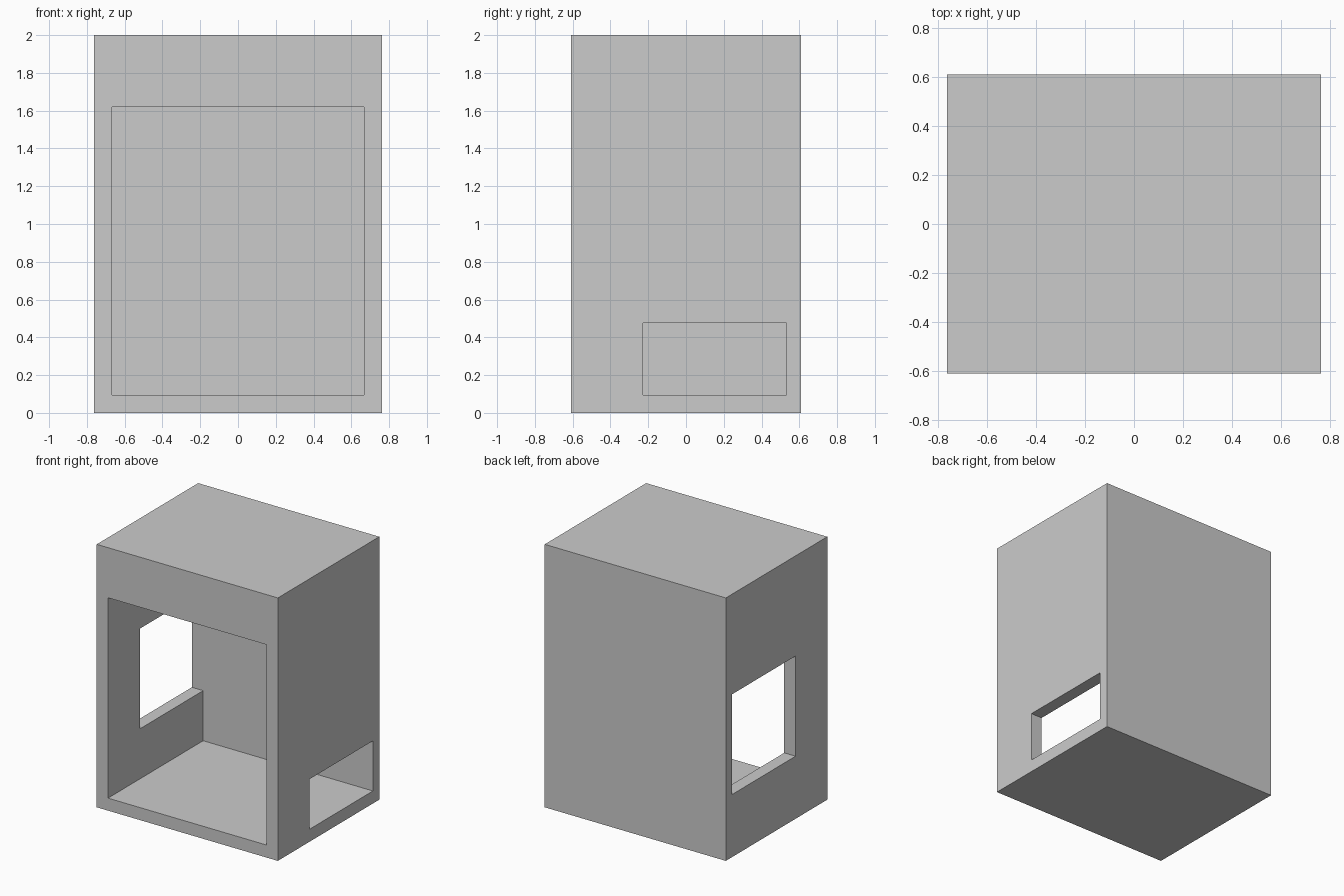
import bpy

if "Cube" in bpy.data.objects:
    bpy.data.objects.remove(bpy.data.objects["Cube"])

M = 2 / 5.25            # module: cabinet is 4 wide, 3.2 deep, 5.25 high
WALL, BACK = 0.25, 0.2  # side/floor and back thickness in modules


def box(name, lo, hi):
    """Box between two corners given in modules."""
    size = [(b - a) * M for a, b in zip(lo, hi)]
    mid = [(a + b) * M / 2 for a, b in zip(lo, hi)]
    bpy.ops.mesh.primitive_cube_add(size=1, location=mid)
    ob = bpy.context.object
    ob.name = name
    ob.scale = size
    bpy.ops.object.transform_apply(location=True, rotation=True, scale=True)
    return ob


back_y = 1.6 - BACK
inner_x = 2 - WALL

# outer body
body = box("cabinet_body", (-2, -1.6, 0), (2, 1.6, 5.25))

# cavity open at the front, low slot on the right, window on the left
cutters = [
    box("front_cavity_cutter", (-inner_x, -2.5, WALL), (inner_x, back_y, WALL + 4)),
    box("right_slot_cutter", (1, back_y - 2, WALL), (3, back_y, WALL + 1)),
    box("left_window_cutter", (-3, back_y - 2, WALL + 1), (-1, back_y, WALL + 3)),
]

bpy.ops.object.select_all(action='DESELECT')
bpy.context.view_layer.objects.active = body
body.select_set(True)
for cutter in cutters:
    cutter.hide_render = True
    mod = body.modifiers.new(cutter.name, 'BOOLEAN')
    mod.operation = 'DIFFERENCE'
    mod.solver = 'EXACT'
    mod.object = cutter
    bpy.ops.object.modifier_apply(modifier=mod.name)
    bpy.data.objects.remove(cutter, do_unlink=True)
